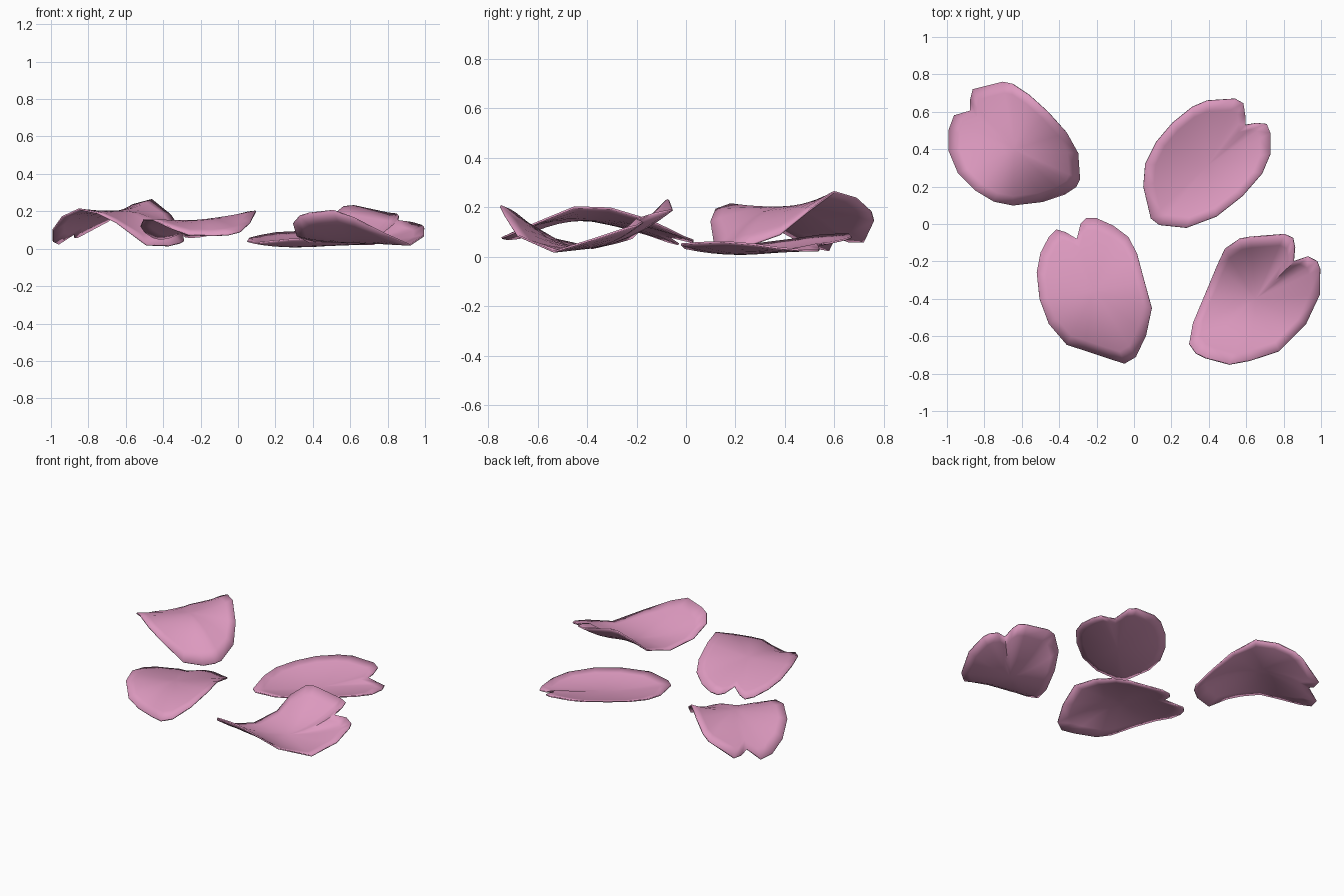
import bpy, bmesh
from mathutils import Vector

pink = bpy.data.materials.new("petal pink")
pink.diffuse_color = (0.72, 0.32, 0.52, 1)


def petal(name, centre, rim, rings=6, thickness=0.008):
    """Thin curled sheet: rings from a centre out to the rim, blended by tilt + curvature."""
    c = Vector(centre)
    offs = [Vector(p) - c for p in rim]
    # average tilt of the rim, so the curl stays smooth through the centre
    gx = sum(o.z * o.x for o in offs) / sum(o.x ** 2 for o in offs)
    gy = sum(o.z * o.y for o in offs) / sum(o.y ** 2 for o in offs)
    bm = bmesh.new()
    mid = bm.verts.new(c)
    loops = []
    for k in range(1, rings + 1):
        t = k / rings
        loop = []
        for o in offs:
            tilt = gx * o.x + gy * o.y
            z = t * tilt + t * t * (o.z - tilt)
            loop.append(bm.verts.new((c.x + t * o.x, c.y + t * o.y, c.z + z)))
        loops.append(loop)
    n = len(offs)
    for i in range(n):
        j = (i + 1) % n
        bm.faces.new((mid, loops[0][i], loops[0][j]))
        for a, b in zip(loops, loops[1:]):
            bm.faces.new((a[i], b[i], b[j], a[j]))
    bmesh.ops.recalc_face_normals(bm, faces=bm.faces)
    if sum(f.normal.z for f in bm.faces) < 0:
        bmesh.ops.reverse_faces(bm, faces=bm.faces)
    me = bpy.data.meshes.new(name)
    bm.to_mesh(me)
    bm.free()
    me.materials.append(pink)
    ob = bpy.data.objects.new(name, me)
    bpy.context.collection.objects.link(ob)
    mod = ob.modifiers.new("thickness", 'SOLIDIFY')
    mod.thickness = thickness
    mod.offset = 0
    bpy.ops.object.select_all(action='DESELECT')
    ob.select_set(True)
    bpy.context.view_layer.objects.active = ob
    bpy.ops.object.shade_smooth_by_angle(angle=0.9)


# back left petal: arched from notch to base, sides lifted
petal("back_left_petal", (-0.64, 0.40, 0.20), [
    (-0.875, 0.605, 0.08), (-0.875, 0.66, 0.06), (-0.86, 0.72, 0.06), (-0.70, 0.76, 0.145),
    (-0.65, 0.75, 0.18), (-0.56, 0.69, 0.235), (-0.46, 0.60, 0.262), (-0.36, 0.49, 0.18),
    (-0.30, 0.38, 0.09), (-0.29, 0.24, 0.04), (-0.31, 0.20, 0.03), (-0.37, 0.16, 0.015),
    (-0.49, 0.12, 0.02), (-0.65, 0.10, 0.14), (-0.75, 0.12, 0.19), (-0.85, 0.18, 0.212),
    (-0.94, 0.27, 0.17), (-0.99, 0.39, 0.10), (-0.99, 0.50, 0.04), (-0.96, 0.58, 0.025)])

# back right petal: nearly flat, shallow bowl
petal("back_right_petal", (0.39, 0.31, 0.015), [
    (0.595, 0.53, 0.05), (0.655, 0.54, 0.03), (0.71, 0.535, 0.025), (0.73, 0.485, 0.025),
    (0.73, 0.375, 0.035), (0.685, 0.27, 0.05), (0.58, 0.15, 0.06), (0.44, 0.04, 0.055),
    (0.28, -0.02, 0.05), (0.135, -0.005, 0.035), (0.09, 0.03, 0.03), (0.05, 0.20, 0.04),
    (0.06, 0.32, 0.055), (0.12, 0.44, 0.07), (0.205, 0.54, 0.085), (0.31, 0.625, 0.09),
    (0.39, 0.66, 0.09), (0.54, 0.67, 0.08), (0.585, 0.645, 0.07), (0.595, 0.58, 0.055)])

# front left petal: arched lengthways
petal("front_left_petal", (-0.21, -0.36, 0.15), [
    (-0.305, -0.08, 0.085), (-0.365, -0.045, 0.06), (-0.415, -0.03, 0.05), (-0.455, -0.07, 0.06),
    (-0.50, -0.155, 0.09), (-0.52, -0.26, 0.12), (-0.505, -0.40, 0.155), (-0.455, -0.535, 0.155),
    (-0.36, -0.645, 0.11), (-0.265, -0.675, 0.075), (-0.13, -0.72, 0.07), (-0.05, -0.745, 0.075),
    (0.01, -0.71, 0.09), (0.065, -0.595, 0.14), (0.095, -0.45, 0.20), (0.055, -0.305, 0.195),
    (0.015, -0.155, 0.15), (-0.03, -0.07, 0.11), (-0.11, -0.01, 0.08), (-0.20, 0.03, 0.065),
    (-0.255, 0.03, 0.06), (-0.285, 0.0, 0.065)])

# front right petal: both ends curl up
petal("front_right_petal", (0.65, -0.40, 0.035), [
    (0.855, -0.20, 0.15), (0.86, -0.125, 0.175), (0.85, -0.075, 0.185), (0.805, -0.055, 0.19),
    (0.62, -0.07, 0.23), (0.565, -0.08, 0.225), (0.485, -0.135, 0.16), (0.445, -0.22, 0.075),
    (0.38, -0.375, 0.035), (0.315, -0.53, 0.07), (0.295, -0.64, 0.135), (0.33, -0.69, 0.175),
    (0.38, -0.715, 0.19), (0.51, -0.75, 0.205), (0.62, -0.73, 0.165), (0.775, -0.68, 0.085),
    (0.92, -0.535, 0.02), (0.995, -0.375, 0.07), (0.995, -0.24, 0.115), (0.98, -0.20, 0.125),
    (0.93, -0.175, 0.14)])
